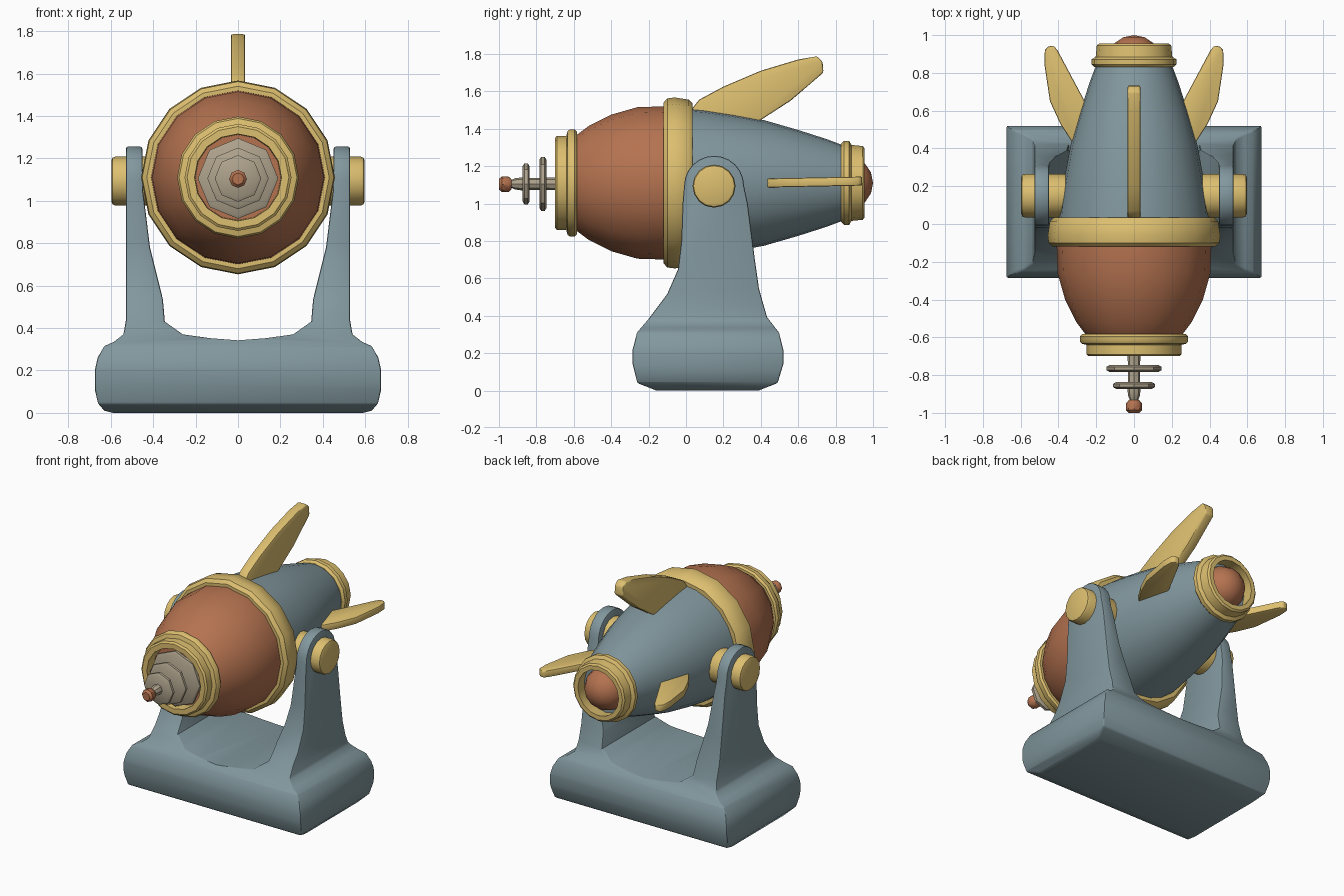
import bpy, bmesh, math
from mathutils import Vector

if "Cube" in bpy.data.objects:
    bpy.data.objects.remove(bpy.data.objects["Cube"])

AXIS_Z = 1.11


def material(name, rgb):
    m = bpy.data.materials.new(name)
    m.diffuse_color = (*rgb, 1)
    m.use_nodes = True
    m.node_tree.nodes["Principled BSDF"].inputs["Base Color"].default_value = m.diffuse_color
    return m


GOLD = material("gold", (0.72, 0.52, 0.16))
COPPER = material("copper", (0.46, 0.17, 0.08))
STEEL = material("blue_grey", (0.22, 0.31, 0.34))
BEIGE = material("beige", (0.42, 0.36, 0.26))


def finish(name, bm, mat):
    bmesh.ops.remove_doubles(bm, verts=bm.verts, dist=1e-5)
    bmesh.ops.recalc_face_normals(bm, faces=bm.faces)
    me = bpy.data.meshes.new(name)
    bm.to_mesh(me)
    bm.free()
    me.materials.append(mat)
    ob = bpy.data.objects.new(name, me)
    bpy.context.collection.objects.link(ob)
    return ob


def lathe(name, profile, mat, segs=16, closed=False, z=AXIS_Z):
    """Spin (y, radius) points around the barrel axis."""
    bm = bmesh.new()
    vs = [bm.verts.new((0, y, z + r)) for y, r in profile]
    pairs = list(zip(vs, vs[1:])) + ([(vs[-1], vs[0])] if closed else [])
    es = [bm.edges.new(p) for p in pairs]
    bmesh.ops.spin(bm, geom=vs + es, cent=(0, 0, z), axis=(0, 1, 0),
                   angle=math.tau, steps=segs, use_merge=True)
    return finish(name, bm, mat)


def prism(name, pts, place, lo, hi, mat):
    """Extrude a 2D outline; place(a, b, depth) gives the 3D position."""
    bm = bmesh.new()
    f = bm.faces.new([bm.verts.new(place(a, b, lo)) for a, b in pts])
    ext = bmesh.ops.extrude_face_region(bm, geom=[f])
    move = Vector(place(0, 0, hi)) - Vector(place(0, 0, lo))
    bmesh.ops.translate(bm, vec=move,
                        verts=[g for g in ext["geom"] if isinstance(g, bmesh.types.BMVert)])
    return finish(name, bm, mat)


def bevel(ob, width, segments=2, angle=40):
    m = ob.modifiers.new("bevel", 'BEVEL')
    m.width, m.segments = width, segments
    m.limit_method, m.angle_limit = 'ANGLE', math.radians(angle)


def apply_modifiers(ob):
    bpy.context.view_layer.objects.active = ob
    for m in list(ob.modifiers):
        bpy.ops.object.modifier_apply(modifier=m.name)


# Barrel: copper front bulb with a recessed mouth, blue-grey tapered rear
lathe("front_bulb", [(-0.63, 0), (-0.63, 0.21), (-0.60, 0.245), (-0.52, 0.305),
                     (-0.40, 0.365), (-0.26, 0.405), (-0.10, 0.41), (0, 0.40), (0, 0)], COPPER)
lathe("rear_barrel", [(0, 0), (0, 0.40), (0.10, 0.39), (0.25, 0.367), (0.42, 0.335),
                      (0.60, 0.283), (0.75, 0.235), (0.87, 0.19), (0.87, 0)], STEEL, 24)

# Gold bands
lathe("middle_band", [(-0.12, 0.38), (-0.12, 0.43), (-0.10, 0.452), (-0.06, 0.457),
                      (0.015, 0.445), (0.035, 0.425), (0.035, 0.38)], GOLD, 16, True)
lathe("muzzle_band", [(-0.70, 0.205), (-0.70, 0.24), (-0.69, 0.252), (-0.64, 0.252),
                      (-0.633, 0.278), (-0.62, 0.287), (-0.595, 0.287), (-0.583, 0.275),
                      (-0.583, 0.20)], GOLD, 16, True)
lathe("tail_band", [(0.83, 0.17), (0.83, 0.21), (0.845, 0.225), (0.872, 0.225),
                    (0.885, 0.203), (0.945, 0.197), (0.955, 0.185), (0.955, 0.155)],
      GOLD, 16, True)

# Copper tail ball
R = 0.145
lathe("tail_ball", [(0.855 + R * math.cos(a), R * math.sin(a))
                    for a in (i * math.pi / 8 for i in range(9))], COPPER, 12)

# Emitter: rod, stacked discs and tip
lathe("emitter_rod", [(-0.94, 0), (-0.94, 0.018), (-0.915, 0.03), (-0.87, 0.036),
                      (-0.85, 0.032), (-0.62, 0.034), (-0.62, 0)], BEIGE, 8, z=1.105)
for i, (y, r) in enumerate([(-0.855, 0.11), (-0.765, 0.145), (-0.675, 0.19)]):
    lathe(f"emitter_disc_{i + 1}", [(y - 0.018, 0), (y - 0.018, r - 0.015), (y - 0.009, r),
                                    (y + 0.009, r), (y + 0.018, r - 0.015), (y + 0.018, 0)],
          BEIGE, 8, z=1.105)
lathe("emitter_tip", [(-1.0, 0), (-1.0, 0.028), (-0.985, 0.042), (-0.95, 0.042),
                      (-0.933, 0.028), (-0.933, 0)], COPPER, 8, z=1.103)

# Top fin
fin = prism("top_fin", [(0.03, 1.45), (0.03, 1.505), (0.07, 1.555), (0.20, 1.625), (0.40, 1.71),
                        (0.60, 1.77), (0.70, 1.787), (0.73, 1.76), (0.735, 1.70),
                        (0.56, 1.55), (0.39, 1.44), (0.39, 1.38)],
            lambda y, z, x: (x, y, z), -0.034, 0.034, GOLD)
bevel(fin, 0.01)
apply_modifiers(fin)

# Side fins and pivots, left and right
for side, s in (("left", -1), ("right", 1)):
    fin = prism(f"{side}_fin", [(0.28, 0.42), (0.325, 0.43), (0.39, 0.53), (0.445, 0.65),
                                (0.475, 0.85), (0.472, 0.92), (0.455, 0.94), (0.425, 0.943),
                                (0.405, 0.92), (0.25, 0.63), (0.22, 0.60)],
                lambda x, y, z: (s * x, y, z + 0.02 * y), 1.077, 1.125, GOLD)
    bevel(fin, 0.008)
    apply_modifiers(fin)
    ring = [(0.15 + 0.115 * math.cos(i * math.tau / 16), 1.093 + 0.115 * math.sin(i * math.tau / 16))
            for i in range(16)]
    pivot = prism(f"{side}_pivot", ring, lambda y, z, x: (s * x, y, z), 0.30, 0.597, GOLD)
    bevel(pivot, 0.018)
    apply_modifiers(pivot)

# Stand: front outline intersected with side outline
half = [(0.13, 0.352), (0.26, 0.37), (0.345, 0.43), (0.354, 0.535), (0.415, 0.78), (0.448, 1.05),
        (0.452, 1.3), (0.528, 1.3), (0.528, 0.44), (0.54, 0.37), (0.585, 0.335), (0.63, 0.315),
        (0.662, 0.26), (0.675, 0.2), (0.675, 0.11), (0.66, 0.045), (0.63, 0.01), (0.59, 0.0)]
outline = [(0, 0.342)] + half + [(-x, z) for x, z in reversed(half)]
stand = prism("stand", outline, lambda x, z, y: (x, y, z), -0.5, 0.7, STEEL)

arch = [(0.15 + 0.16 * math.cos(a), 1.095 + 0.16 * math.sin(a))
        for a in (math.radians(d) for d in range(0, 181, 15))]
left_side = [(-0.018, 1.0), (-0.025, 0.8), (-0.042, 0.65), (-0.10, 0.517), (-0.20, 0.383),
             (-0.262, 0.31), (-0.285, 0.22), (-0.285, 0.14), (-0.26, 0.04), (-0.155, -0.001)]
right_side = [(0.385, -0.001), (0.49, 0.04), (0.52, 0.14), (0.52, 0.22), (0.497, 0.31),
              (0.433, 0.393), (0.39, 0.545), (0.368, 0.70), (0.33, 1.0)]
cutter = prism("stand_cutter", arch + left_side + right_side,
               lambda y, z, x: (x, y, z), -1, 1, STEEL)
cutter.hide_render = True
b = stand.modifiers.new("side_shape", 'BOOLEAN')
b.operation, b.solver, b.object = 'INTERSECT', 'EXACT', cutter
bevel(stand, 0.012, 2, 50)
apply_modifiers(stand)
bpy.data.objects.remove(cutter)

# Smooth shading with sharp edges kept
bpy.ops.object.select_all(action='DESELECT')
for ob in bpy.data.objects:
    ob.select_set(True)
bpy.context.view_layer.objects.active = stand
bpy.ops.object.shade_smooth_by_angle(angle=math.radians(40))
